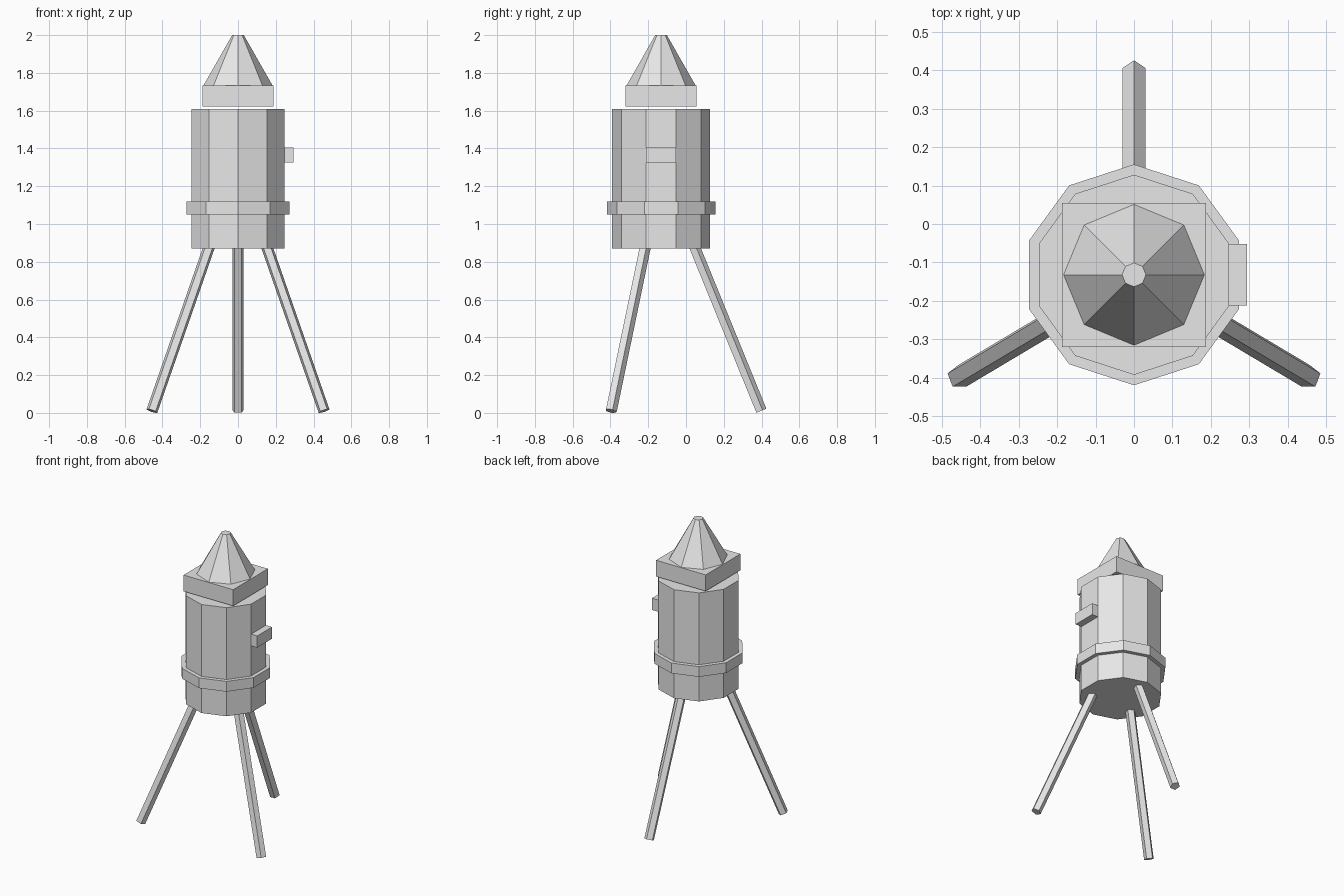
import bpy, math

if "Cube" in bpy.data.objects:
    bpy.data.objects.remove(bpy.data.objects["Cube"])

AXIS_Y = -0.132  # centre line of the body

grey = bpy.data.materials.new("light_grey")
grey.diffuse_color = (0.8, 0.8, 0.8, 1)
grey.use_nodes = True
grey.node_tree.nodes["Principled BSDF"].inputs["Base Color"].default_value = grey.diffuse_color


def finish(name):
    obj = bpy.context.object
    obj.name = name
    obj.data.materials.append(grey)
    return obj


def prism(name, sides, r_low, r_high, z_low, z_high):
    """Upright faceted cylinder or truncated cone on the body axis."""
    bpy.ops.mesh.primitive_cone_add(
        vertices=sides, radius1=r_low, radius2=r_high, depth=z_high - z_low,
        location=(0, AXIS_Y, (z_low + z_high) / 2))
    return finish(name)


def box(name, low, high):
    """Axis-aligned block between two corners."""
    bpy.ops.mesh.primitive_cube_add(
        size=1, location=[(a + b) / 2 for a, b in zip(low, high)])
    obj = finish(name)
    obj.scale = [b - a for a, b in zip(low, high)]
    return obj


# Ten-sided body with a raised band
prism("body", 10, 0.26, 0.26, 0.87, 1.61)
prism("band", 10, 0.287, 0.287, 1.05, 1.12)

# Square collar and eight-sided nose
box("collar", (-0.187, AXIS_Y - 0.187, 1.622), (0.187, AXIS_Y + 0.187, 1.733))
prism("nose", 8, 0.183, 0.031, 1.733, 2.0)

# Small block on the right side
box("side_block", (0.246, AXIS_Y - 0.08, 1.325), (0.293, AXIS_Y + 0.08, 1.405))

# Three splayed five-sided legs
TILT = 0.387
for i, degrees in enumerate((90, 210, 330)):
    ux, uy = math.cos(math.radians(degrees)), math.sin(math.radians(degrees))
    bpy.ops.mesh.primitive_cylinder_add(
        vertices=5, radius=0.0315, depth=0.992,
        location=(0.341 * ux, AXIS_Y + 0.341 * uy, 0.47),
        rotation=(TILT * uy, -TILT * ux, 0))
    finish(f"leg_{i + 1}")
